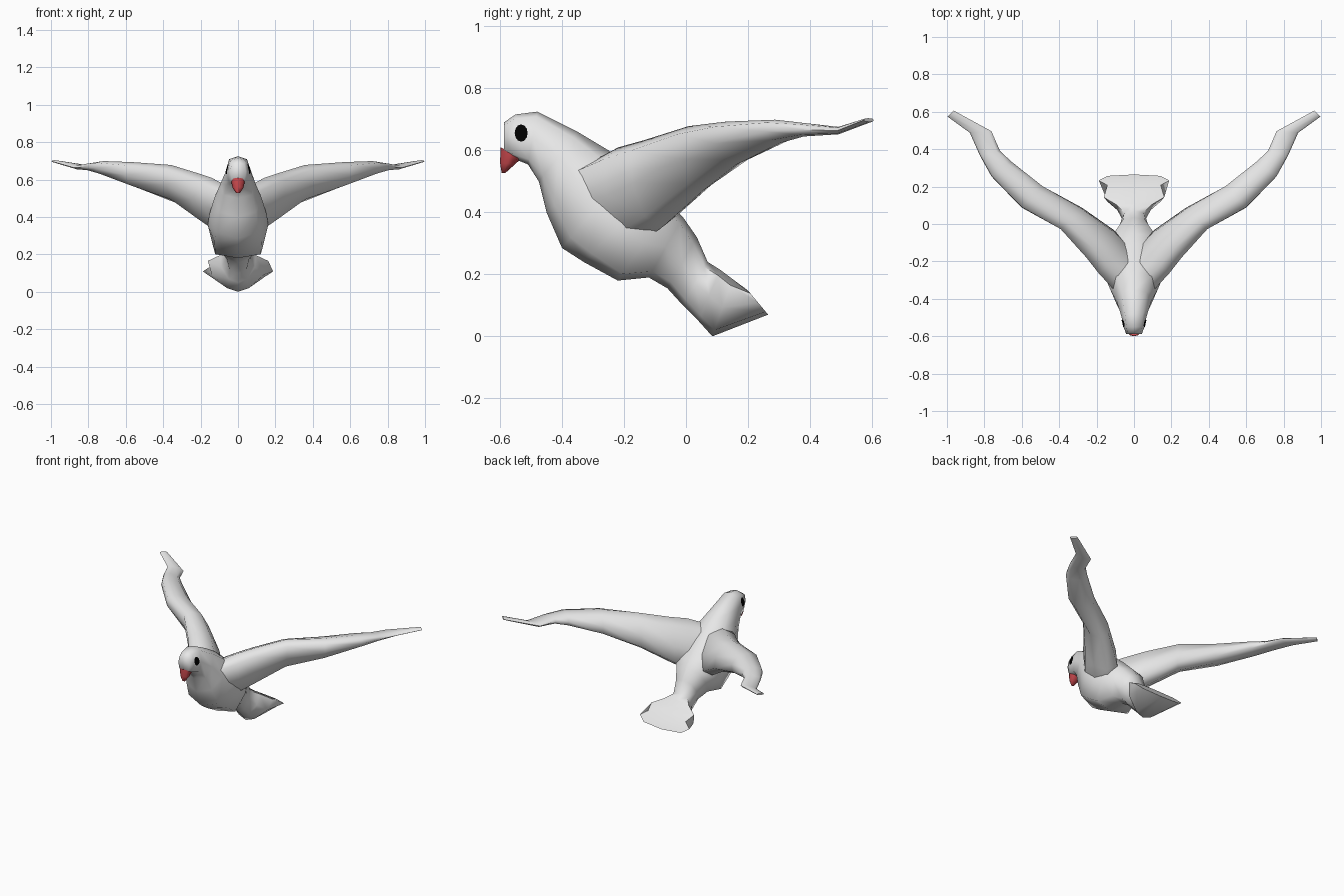
import bpy, bmesh, math
from mathutils import Vector

if "Cube" in bpy.data.objects:
    bpy.data.objects.remove(bpy.data.objects["Cube"])


def material(name, rgb):
    m = bpy.data.materials.new(name)
    m.diffuse_color = (*rgb, 1)
    m.use_nodes = True
    m.node_tree.nodes["Principled BSDF"].inputs["Base Color"].default_value = m.diffuse_color
    return m


WHITE = material("feather_white", (0.8, 0.8, 0.8))
RED = material("beak_red", (0.62, 0.07, 0.08))
BLACK = material("eye_black", (0.0, 0.0, 0.0))


def spow(v, p):
    return math.copysign(abs(v) ** p, v) if abs(v) > 1e-6 else 0.0


def ring(centre, side, up, taper=0.0, n=8, p=0.8):
    """Rounded section; positive taper widens its top, negative narrows it."""
    pts = []
    for i in range(n):
        t = 2 * math.pi * i / n
        s, c = spow(math.sin(t), p), spow(math.cos(t), p)
        pts.append(centre + side * s * (1 + taper * c) + up * c)
    return pts


def finish(name, bm, mat, angle):
    bmesh.ops.recalc_face_normals(bm, faces=bm.faces)
    me = bpy.data.meshes.new(name)
    bm.to_mesh(me)
    bm.free()
    ob = bpy.data.objects.new(name, me)
    bpy.context.collection.objects.link(ob)
    me.materials.append(mat)
    bpy.ops.object.select_all(action='DESELECT')
    ob.select_set(True)
    bpy.context.view_layer.objects.active = ob
    bpy.ops.object.shade_smooth_by_angle(angle=math.radians(angle))
    return ob


def loft(name, rings, mat, angle=70):
    bm = bmesh.new()
    loops = [[bm.verts.new(p) for p in r] for r in rings]
    n = len(loops[0])
    for a, b in zip(loops, loops[1:]):
        for i in range(n):
            j = (i + 1) % n
            bm.faces.new((a[i], a[j], b[j], b[i]))
    bm.faces.new(loops[0])
    bm.faces.new(loops[-1])
    return finish(name, bm, mat, angle)


def spine_rings(sections):
    """Each section: top y, top z, bottom y, bottom z, half width, taper, roundness."""
    out = []
    for ty, tz, by, bz, w, k, p in sections:
        top, bot = Vector((0, ty, tz)), Vector((0, by, bz))
        out.append(ring((top + bot) / 2, Vector((w, 0, 0)), (top - bot) / 2, k, p=p))
    return out


# Head, body and fanned tail with a keel underneath, in one loft
body = loft("body", spine_rings([
    (-0.588, 0.69, -0.588, 0.595, 0.042, 0, 0.6),
    (-0.55, 0.716, -0.56, 0.575, 0.054, -0.1, 0.6),
    (-0.48, 0.725, -0.51, 0.555, 0.067, -0.15, 0.6),
    (-0.35, 0.66, -0.475, 0.50, 0.093, -0.1, 0.75),
    (-0.25, 0.60, -0.45, 0.40, 0.127, 0, 0.85),
    (-0.18, 0.545, -0.40, 0.285, 0.153, 0, 0.85),
    (-0.10, 0.475, -0.33, 0.24, 0.162, 0, 0.75),
    (-0.05, 0.425, -0.22, 0.18, 0.148, 0, 0.55),
    (-0.01, 0.385, -0.12, 0.19, 0.11, 0, 0.65),
    (0.035, 0.32, -0.06, 0.155, 0.078, 0, 0.8),
    (0.07, 0.24, -0.01, 0.10, 0.065, 0.1, 0.8),
    (0.11, 0.215, 0.04, 0.05, 0.09, 0.4, 0.7),
    (0.15, 0.185, 0.085, 0.0, 0.14, 0.6, 0.7),
    (0.20, 0.148, 0.265, 0.070, 0.188, 0, 0.8)]), WHITE)

# Hooked beak
loft("beak", spine_rings([
    (-0.598, 0.61, -0.53, 0.575, 0.036, 0, 0.8),
    (-0.60, 0.56, -0.552, 0.555, 0.03, 0, 0.8),
    (-0.595, 0.527, -0.583, 0.527, 0.01, 0, 0.8)]), RED)

# Raised wing: centre x, y, z, half chord, half height, chord angle; mirrored
wing_rings = []
for x, y, z, w, h, a in [
        (0.03, -0.275, 0.435, 0.105, 0.13, 45),
        (0.110, -0.185, 0.455, 0.10, 0.155, 45),
        (0.182, -0.105, 0.493, 0.095, 0.14, 45),
        (0.335, 0.03, 0.573, 0.075, 0.105, 45),
        (0.545, 0.145, 0.623, 0.08, 0.07, 45),
        (0.71, 0.295, 0.661, 0.066, 0.038, 38),
        (0.77, 0.378, 0.667, 0.055, 0.022, 14),
        (0.82, 0.492, 0.664, 0.058, 0.012, 4),
        (0.98, 0.590, 0.698, 0.023, 0.006, 45)]:
    a = math.radians(a)
    across = Vector((math.cos(a), -math.sin(a), 0))
    up = Vector((0, 0, h)) + across * h * 0.3
    wing_rings.append(ring(Vector((x, y, z)), across * w, up))
wing = loft("wings", wing_rings, WHITE)
mirror = wing.modifiers.new("mirror", 'MIRROR')
mirror.use_mirror_merge = False

# Eyes: thin oval plates laid onto the sides of the head
bpy.context.view_layer.update()
for side, name in ((1, "eye_right"), (-1, "eye_left")):
    bm = bmesh.new()

    def on_head(y, z):
        hit, loc, nor, _ = body.ray_cast(Vector((side * 0.3, y, z)), Vector((-side, 0, 0)))
        return bm.verts.new(loc + Vector((side * 0.004, 0, 0)))

    mid = on_head(-0.532, 0.656)
    rim = [on_head(-0.532 + 0.021 * math.cos(a), 0.656 + 0.028 * math.sin(a))
           for a in (2 * math.pi * i / 12 for i in range(12))]
    for i in range(12):
        bm.faces.new((mid, rim[i], rim[(i + 1) % 12]))
    bm.normal_update()
    if bm.faces[:][0].normal.x * side < 0:
        bmesh.ops.reverse_faces(bm, faces=bm.faces)
    me = bpy.data.meshes.new(name)
    bm.to_mesh(me)
    bm.free()
    me.materials.append(BLACK)
    bpy.context.collection.objects.link(bpy.data.objects.new(name, me))
